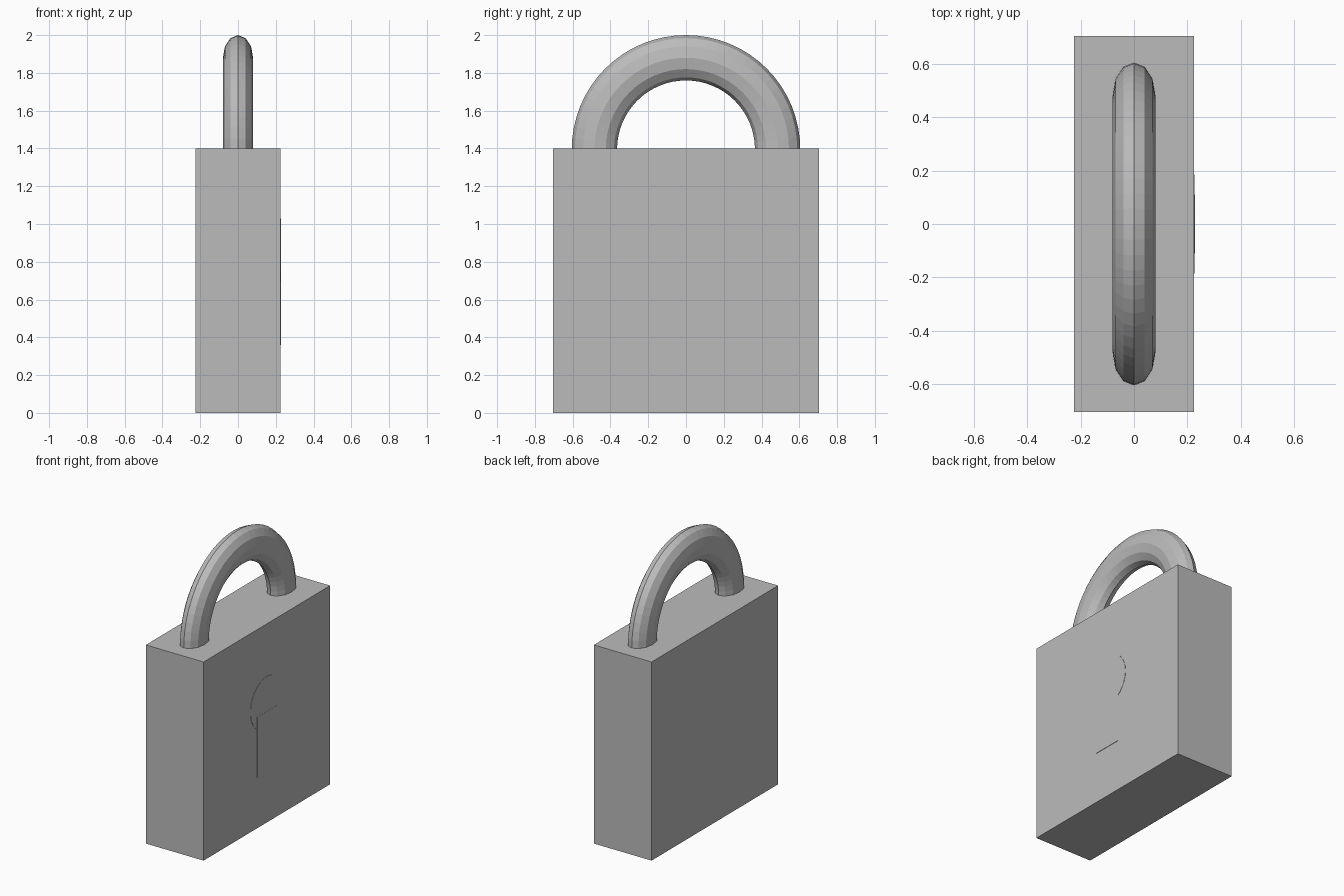
import bpy, bmesh
from math import sin, cos, pi, radians
from mathutils import Matrix

old = bpy.data.objects.get("Cube")
if old:
    bpy.data.objects.remove(old)

grey = bpy.data.materials.new("plain grey")
grey.use_nodes = True
grey.diffuse_color = (0.5, 0.5, 0.5, 1)
grey.node_tree.nodes["Principled BSDF"].inputs["Base Color"].default_value = (0.5, 0.5, 0.5, 1)

HALF_X = 0.225      # half thickness of the body
BODY_TOP = 1.4


def add_object(name, bm):
    bmesh.ops.recalc_face_normals(bm, faces=bm.faces)
    mesh = bpy.data.meshes.new(name)
    bm.to_mesh(mesh)
    bm.free()
    mesh.materials.append(grey)
    ob = bpy.data.objects.new(name, mesh)
    bpy.context.collection.objects.link(ob)
    return ob


def add_box(name, size, centre):
    bm = bmesh.new()
    bmesh.ops.create_cube(bm, size=1)
    bmesh.ops.scale(bm, vec=size, verts=bm.verts)
    bmesh.ops.translate(bm, vec=centre, verts=bm.verts)
    return add_object(name, bm)


# Lock body
add_box("body", (2 * HALF_X, 1.41, BODY_TOP), (0, 0, BODY_TOP / 2))

# Keyhole plates on the +x face: a round top and a slightly prouder slot
bm = bmesh.new()
bmesh.ops.create_cone(bm, cap_ends=True, segments=32, radius1=0.185,
                      radius2=0.185, depth=0.004)
bmesh.ops.transform(bm, verts=bm.verts, matrix=Matrix.Translation(
    (HALF_X, 0, 0.845)) @ Matrix.Rotation(radians(90), 4, "Y"))
add_object("keyhole_round", bm)
add_box("keyhole_slot", (0.006, 0.22, 0.424), (HALF_X, 0, 0.572))

# Shackle: half ring with a flattened twelve-sided section
RING, DEPTH, WIDTH, SIDES, STEPS = 0.485, 0.12, 0.08, 12, 32
bm = bmesh.new()
rings = []
for i in range(-1, STEPS + 2):          # one extra step sinks into the body
    a = pi * i / STEPS
    ring = []
    for k in range(SIDES):
        t = 2 * pi * k / SIDES
        r = RING + DEPTH * cos(t)
        ring.append(bm.verts.new((WIDTH * sin(t), r * cos(a),
                                  BODY_TOP - 0.005 + r * sin(a))))
    rings.append(ring)
for lower, upper in zip(rings, rings[1:]):
    for k in range(SIDES):
        n = (k + 1) % SIDES
        bm.faces.new((lower[k], lower[n], upper[n], upper[k]))
bm.faces.new(rings[0])
bm.faces.new(rings[-1])
add_object("shackle", bm)
